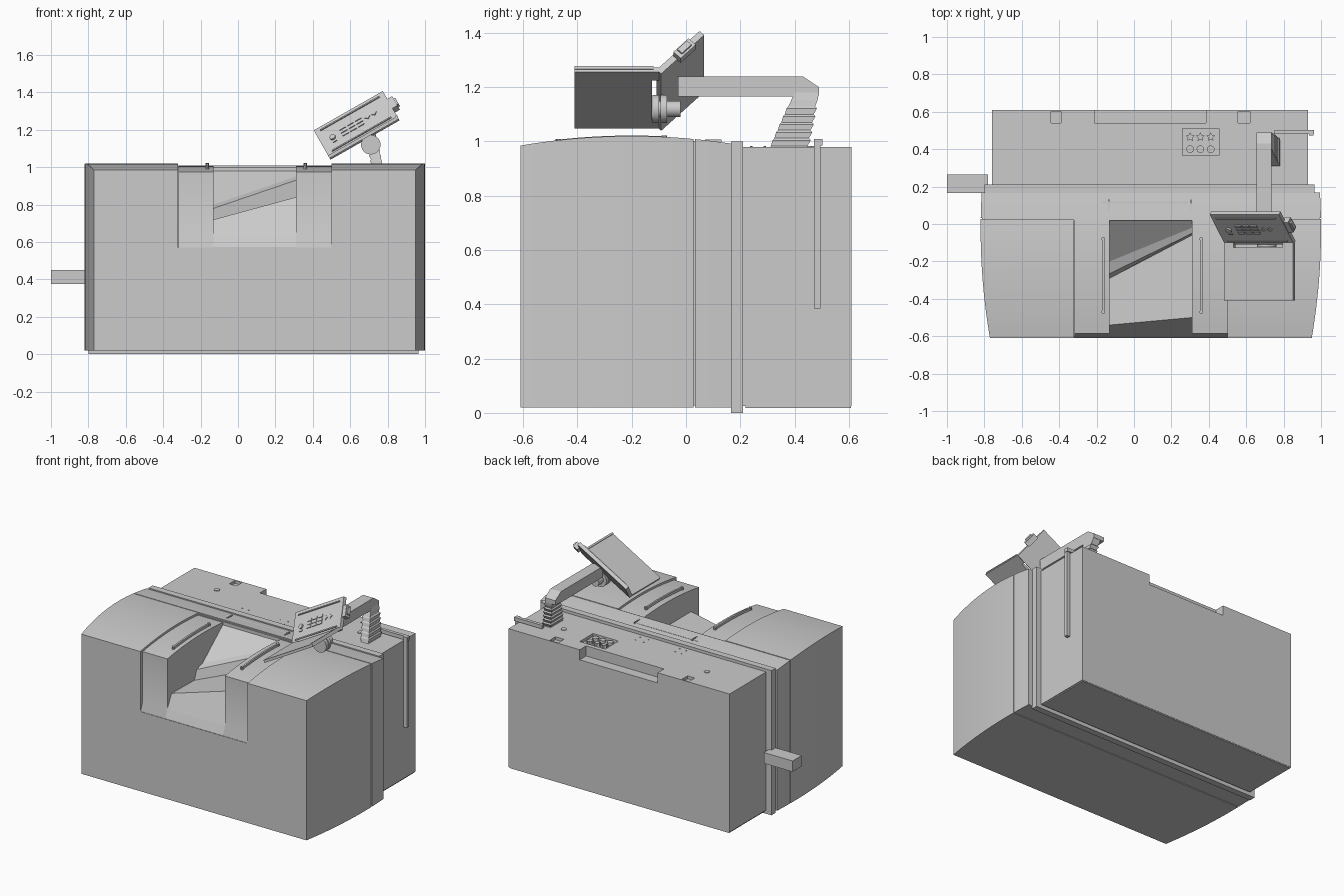
import bpy, bmesh
from math import sin, cos, pi, radians
from mathutils import Matrix, Vector

if "Cube" in bpy.data.objects:
    bpy.data.objects.remove(bpy.data.objects["Cube"])

I = Matrix.Identity(4)


def skin(name, rings, m=I, smooth=False):
    """Closed solid lofted through rings that have equal point counts."""
    bm = bmesh.new()
    vs = [[bm.verts.new(m @ Vector(p)) for p in r] for r in rings]
    n = len(rings[0])
    for a, b in zip(vs, vs[1:]):
        for i in range(n):
            j = (i + 1) % n
            bm.faces.new((a[i], a[j], b[j], b[i]))
    bm.faces.new(vs[0][::-1])
    bm.faces.new(vs[-1])
    bmesh.ops.recalc_face_normals(bm, faces=bm.faces)
    me = bpy.data.meshes.new(name)
    bm.to_mesh(me)
    bm.free()
    ob = bpy.data.objects.new(name, me)
    bpy.context.collection.objects.link(ob)
    if smooth:
        bpy.context.view_layer.objects.active = ob
        bpy.ops.object.select_all(action='DESELECT')
        ob.select_set(True)
        bpy.ops.object.shade_smooth_by_angle(angle=radians(30))
    return ob


def box(name, x, y, z, m=I):
    return skin(name, [[(a, y[0], z[0]), (a, y[1], z[0]), (a, y[1], z[1]), (a, y[0], z[1])] for a in x], m)


def prism_x(name, prof, x0, x1, smooth=False):
    return skin(name, [[(x, y, z) for y, z in prof] for x in (x0, x1)], smooth=smooth)


def disc(name, c, radii, h, m=I, n=20):
    """Upright disc or star; radii alternate around the rim."""
    ring = [(c[0] + radii[i % len(radii)] * sin(2 * pi * i / n),
             c[1] + radii[i % len(radii)] * cos(2 * pi * i / n)) for i in range(n)]
    return skin(name, [[(x, y, c[2] + k) for x, y in ring] for k in (0, h)], m, len(radii) == 1)


def cut(ob, *cutters):
    for c in cutters:
        c.hide_render = True
        md = ob.modifiers.new("cut", 'BOOLEAN')
        md.object, md.solver = c, 'EXACT'
    dg = bpy.context.evaluated_depsgraph_get()
    me = bpy.data.meshes.new_from_object(ob.evaluated_get(dg))
    ob.modifiers.clear()
    ob.data = me
    for c in cutters:
        bpy.data.objects.remove(c)


# bulging housing: width and height vary along y
def top(y):
    return 1.02 - 0.208 * (y + 0.2) ** 2


def half(y):
    return 0.91 - 0.148 * (y + 0.03) ** 2


def housing(name, y0, y1, n, inset=0.0):
    rings = []
    for i in range(n + 1):
        y = y0 + (y1 - y0) * i / n
        w, t = half(y) - inset, top(y) - inset
        rings.append([(0.09 - w, y, 0.02 + inset), (0.09 + w, y, 0.02 + inset), (0.09 + w, y, t), (0.09 - w, y, t)])
    return skin(name, rings, smooth=True)


front = housing("front_housing", -0.61, 0.027, 16)
cut(front, box("notch_cutter", (-0.32, 0.5), (-0.7, 0.1), (0.57, 1.2)))
housing("seam_core", 0.02, 0.04, 1, 0.008)
housing("middle_housing", 0.033, 0.168, 4)

# flange and rear housing with recesses
box("flange", (-0.8, 0.965), (0.165, 0.21), (0.0, 1.0))
rear = box("rear_housing", (-0.76, 0.93), (0.2, 0.61), (0.025, 0.98))
cut(rear,
    box("handle_cutter", (-0.21, 0.385), (0.54, 0.7), (0.91, 1.1)),
    box("clip_cutter_a", (-0.445, -0.39), (0.54, 0.602), (0.96, 1.1)),
    box("clip_cutter_b", (0.555, 0.62), (0.54, 0.602), (0.96, 1.1)),
    box("panel_cutter", (0.26, 0.455), (0.365, 0.51), (0.96, 1.1)))
box("rear_base_seam", (-0.755, 0.925), (0.22, 0.608), (0.018, 0.03))

# rear controls, bolts and small pins
for i in range(3):
    x = 0.3 + 0.055 * i
    disc("star_knob", (x, 0.465, 0.958), (0.025, 0.013), 0.025, n=10)
    disc("round_button", (x, 0.4, 0.958), (0.02,), 0.02)
    box("button_mark", (x - 0.012, x + 0.012), (0.428, 0.434), (0.958, 0.965))
for x in (-0.455, 0.64):
    disc("bolt", (x, 0.42, 0.978), (0.018,), 0.006)
for x in (-0.17, -0.12, 0.12, 0.18):
    for y in (0.24, 0.29):
        disc("pin", (x, y, 0.978), (0.005,), 0.005, n=8)

# intake guide blocks beside the feed opening
ys = [-0.585 + 0.612 * i / 14 for i in range(15)]
side = [(0.027, 0.56), (-0.607, 0.56), (-0.607, 0.572), (-0.585, 0.63)] + [(y, top(y) - 0.014) for y in ys]
prism_x("left_guide_block", side, -0.319, -0.13, True)
prism_x("right_guide_block", side, 0.31, 0.499, True)

# twisted feed tray between the blocks
left = [(0.027, 0.56), (-0.607, 0.56), (-0.607, 0.572), (-0.585, 0.63), (-0.54, 0.72), (-0.29, 0.715),
        (-0.265, 0.78), (-0.2, 0.80), (0.027, 0.985)]
right = [(0.027, 0.56), (-0.607, 0.56), (-0.607, 0.572), (-0.585, 0.63), (-0.5, 0.84), (-0.06, 0.84),
         (-0.05, 0.93), (-0.02, 0.95), (0.027, 0.985)]
skin("feed_tray", [[(-0.13, y, z) for y, z in left], [(0.31, y, z) for y, z in right]])

# curved guide rails, end studs and slit fins on the deck
for x in (-0.165, 0.36):
    rail = []
    for i in range(13):
        y = -0.47 + 0.39 * i / 12
        z = top(y) - 0.016
        rail.append([(x - 0.006, y, z), (x + 0.006, y, z), (x + 0.006, y, z + 0.018), (x - 0.006, y, z + 0.018)])
    skin("guide_rail", rail, smooth=True)
    for y in (-0.47, -0.08):
        disc("rail_stud", (x, y, top(y) - 0.015), (0.01,), 0.02, n=10)
for x in (-0.135, 0.305):
    box("deck_fin", (x - 0.003, x + 0.003), (0.07, 0.13), (0.98, 1.008))
box("deck_strip", (-0.17, 0.29), (0.085, 0.12), (0.985, 1.0))

# lever on the left, hooked rod on the right
box("side_lever", (-1.0, -0.78), (0.165, 0.265), (0.375, 0.45))
box("hanging_rod", (0.935, 0.96), (0.472, 0.496), (0.385, 1.01))
box("rod_crossbar", (0.75, 0.962), (0.48, 0.503), (0.985, 1.01))

# ribbed arm foot, leaning inward and forward as it rises
foot = []
for i in range(8):
    t = i / 7
    for d in ((0.004, -0.003) if i < 6 else (0.0,)):
        x0, x1 = 0.72 - 0.04 * t - d, 0.78 - 0.045 * t + d
        y0, y1 = 0.31 + 0.09 * t - d, 0.45 + 0.04 * t + d
        z = 0.975 + 0.205 * t + (0.008 if d < 0 else 0)
        foot.append([(x0, y0, z), (x1, y0, z), (x1, y1, z), (x0, y1, z)])
skin("arm_foot", foot)
prism_x("support_arm", [(-0.03, 1.165), (0.39, 1.165), (0.49, 1.17), (0.49, 1.2), (0.43, 1.24), (-0.03, 1.24)], 0.655, 0.735)

# swivel discs joining arm and display
S = Matrix.Translation((0.71, -0.07, 1.12)) @ Matrix.Rotation(radians(90), 4, 'X')
disc("swivel_disc_a", (0, 0, 0.0), (0.052,), 0.024, S, 28)
disc("swivel_disc_b", (0, 0, 0.03), (0.052,), 0.024, S, 28)
disc("swivel_core", (0, 0, -0.05), (0.03,), 0.1, S)

# tilted display: shelf with slot, sloped control panel
M = Matrix.Translation((0.49, -0.1, 1.047)) @ Matrix.Rotation(radians(-29.6), 4, 'Y')
shelf = box("display_shelf", (0, 0.425), (-0.31, 0.0), (0, 0.018), M)
cut(shelf, box("slot_cutter", (0.06, 0.36), (-0.025, 0.012), (-0.1, 0.1), M))
box("shelf_rim", (0.415, 0.427), (-0.31, -0.02), (0.01, 0.024), M)
P = M @ Matrix.Rotation(radians(46), 4, 'X')
box("display_panel", (0, 0.425), (0, 0.228), (-0.012, 0.012), P)
for y in (0.022, 0.198):
    box("panel_rib", (0.03, 0.395), (y, y + 0.008), (0.01, 0.018), P)
disc("panel_knob", (0.07, 0.11, 0.01), (0.016,), 0.012, P)
box("knob_mark", (0.058, 0.082), (0.075, 0.085), (0.01, 0.017), P)
for i in range(3):
    for j in range(3):
        x, y = 0.12 + 0.048 * i, 0.082 + 0.024 * j
        box("panel_key", (x, x + 0.038), (y, y + 0.017), (0.01, 0.017), P)
for x in (0.285, 0.325):
    disc("arrow_key", (x, 0.115, 0.01), (0.016, 0.009), 0.007, P, 8)
box("panel_side_port", (0.42, 0.455), (0.085, 0.165), (-0.03, 0.008), P)
box("port_cap", (0.45, 0.465), (0.1, 0.15), (-0.022, 0.002), P)
